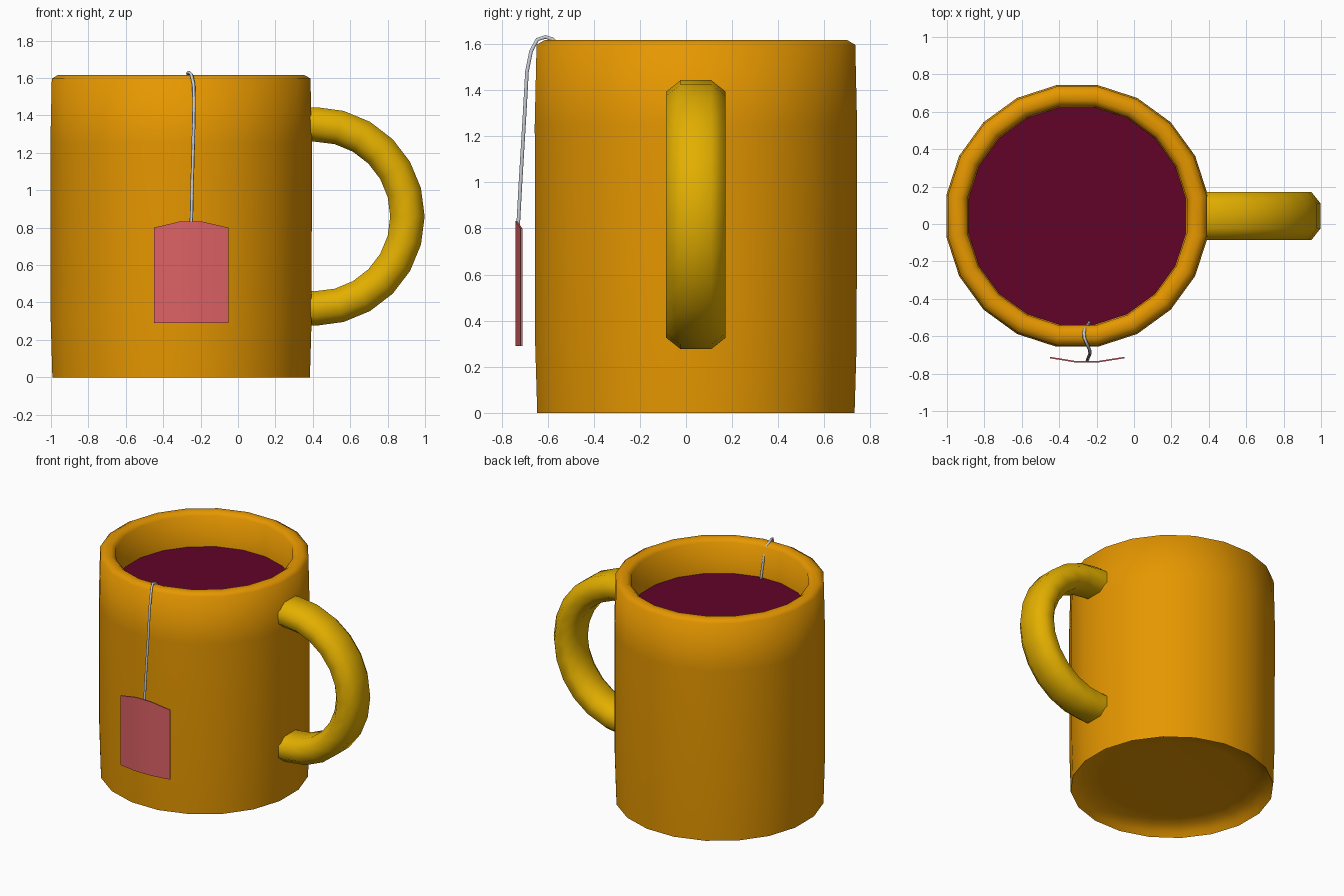
import bpy, bmesh, math
from mathutils import Vector

if "Cube" in bpy.data.objects:
    bpy.data.objects.remove(bpy.data.objects["Cube"])

CX, CY, SIDES = -0.304, 0.043, 20


def material(name, rgb):
    m = bpy.data.materials.new(name)
    m.diffuse_color = (*rgb, 1)
    m.use_nodes = True
    m.node_tree.nodes["Principled BSDF"].inputs["Base Color"].default_value = m.diffuse_color
    return m


def finish(bm, name, mat, angle=70, recalc=True):
    if recalc:
        bmesh.ops.recalc_face_normals(bm, faces=bm.faces[:])
    me = bpy.data.meshes.new(name)
    bm.to_mesh(me)
    bm.free()
    ob = bpy.data.objects.new(name, me)
    bpy.context.collection.objects.link(ob)
    me.materials.append(mat)
    bpy.ops.object.select_all(action='DESELECT')
    ob.select_set(True)
    bpy.context.view_layer.objects.active = ob
    bpy.ops.object.shade_smooth_by_angle(angle=math.radians(angle))
    return ob


def skin(bm, rings):
    """Bridge a list of closed vertex rings and cap both ends."""
    for a, b in zip(rings, rings[1:]):
        n = len(a)
        for i in range(n):
            j = (i + 1) % n
            bm.faces.new((a[i], a[j], b[j], b[i]))
    bm.faces.new(rings[0][::-1])
    bm.faces.new(rings[-1])


def circle(bm, r, z):
    # Half-step offset puts flat facets on the axes
    return [bm.verts.new((CX + r * math.cos((i + .5) * math.tau / SIDES),
                          CY + r * math.sin((i + .5) * math.tau / SIDES), z))
            for i in range(SIDES)]


def sweep(name, path, side, section, mat):
    """Sweep a section (along side, along normal) down a path."""
    bm = bmesh.new()
    side = Vector(side)
    pts = [Vector(p) for p in path]
    rings = []
    for k, p in enumerate(pts):
        t = (pts[min(k + 1, len(pts) - 1)] - pts[max(k - 1, 0)]).normalized()
        nrm = t.cross(side).normalized()
        rings.append([bm.verts.new(p + side * u + nrm * v) for u, v in section])
    skin(bm, rings)
    return finish(bm, name, mat)


orange = material("orange glaze", (0.79, 0.31, 0.0))
yellow = material("yellow glaze", (0.77, 0.43, 0.0))
wine = material("dark red tea", (0.12, 0.001, 0.021))
pink = material("pink paper", (0.72, 0.12, 0.13))
grey = material("grey string", (0.58, 0.61, 0.66))

# Mug body: recessed base, outer wall, rounded rim, inner wall and inner floor
profile = [(0.50, 0.07), (0.62, 0.065), (0.67, 0.03), (0.697, 0), (0.706, 0.3),
           (0.708, 1.25), (0.700, 1.597), (0.665, 1.617), (0.625, 1.617),
           (0.594, 1.595), (0.588, 1.3), (0.58, 0.12)]
bm = bmesh.new()
skin(bm, [circle(bm, r, z) for r, z in profile])
finish(bm, "mug_body", orange)

# Tea surface
bm = bmesh.new()
bm.faces.new(circle(bm, 0.589, 1.37))
finish(bm, "tea", wine, recalc=False)

# Handle: half ring with an octagonal section, ends sunk in the wall
hx, hz, R = 0.414, 0.86, 0.492
arc = [(hx + R * math.cos(math.radians(a)), CY, hz + R * math.sin(math.radians(a)))
       for a in range(-90, 91, 15)]
arc = [(0.35, CY, hz - R + .003)] + arc + [(0.35, CY, hz + R - .003)]
octagon = [(0.129, 0.042), (0.066, 0.092), (-0.066, 0.092), (-0.129, 0.042),
           (-0.129, -0.042), (-0.066, -0.092), (0.066, -0.092), (0.129, -0.042)]
sweep("handle", arc, (0, 1, 0), octagon, yellow)

# String: from the tag, over the rim, into the tea
path = [(-0.25, -0.729, 0.80), (-0.246, -0.718, 1.0), (-0.238, -0.70, 1.30),
        (-0.235, -0.69, 1.48), (-0.238, -0.672, 1.57), (-0.25, -0.645, 1.62),
        (-0.265, -0.61, 1.631), (-0.268, -0.58, 1.622), (-0.262, -0.56, 1.60),
        (-0.25, -0.545, 1.52), (-0.238, -0.525, 1.35)]
hexagon = [(0.009 * math.cos(i * math.tau / 6), 0.009 * math.sin(i * math.tau / 6))
           for i in range(6)]
sweep("string", path, (1, 0, 0), hexagon, grey)

# Tag: thin card with clipped corners, folded slightly back at the sides
bm = bmesh.new()
cols = [(-0.45, -0.714, 0.80), (-0.315, -0.736, 0.832),
        (-0.19, -0.736, 0.832), (-0.05, -0.714, 0.80)]
rings = [[bm.verts.new(c) for c in ((x, y - .004, 0.29), (x, y + .004, 0.29),
                                    (x, y + .004, top), (x, y - .004, top))]
         for x, y, top in cols]
skin(bm, rings)
finish(bm, "tag", pink, angle=30)
